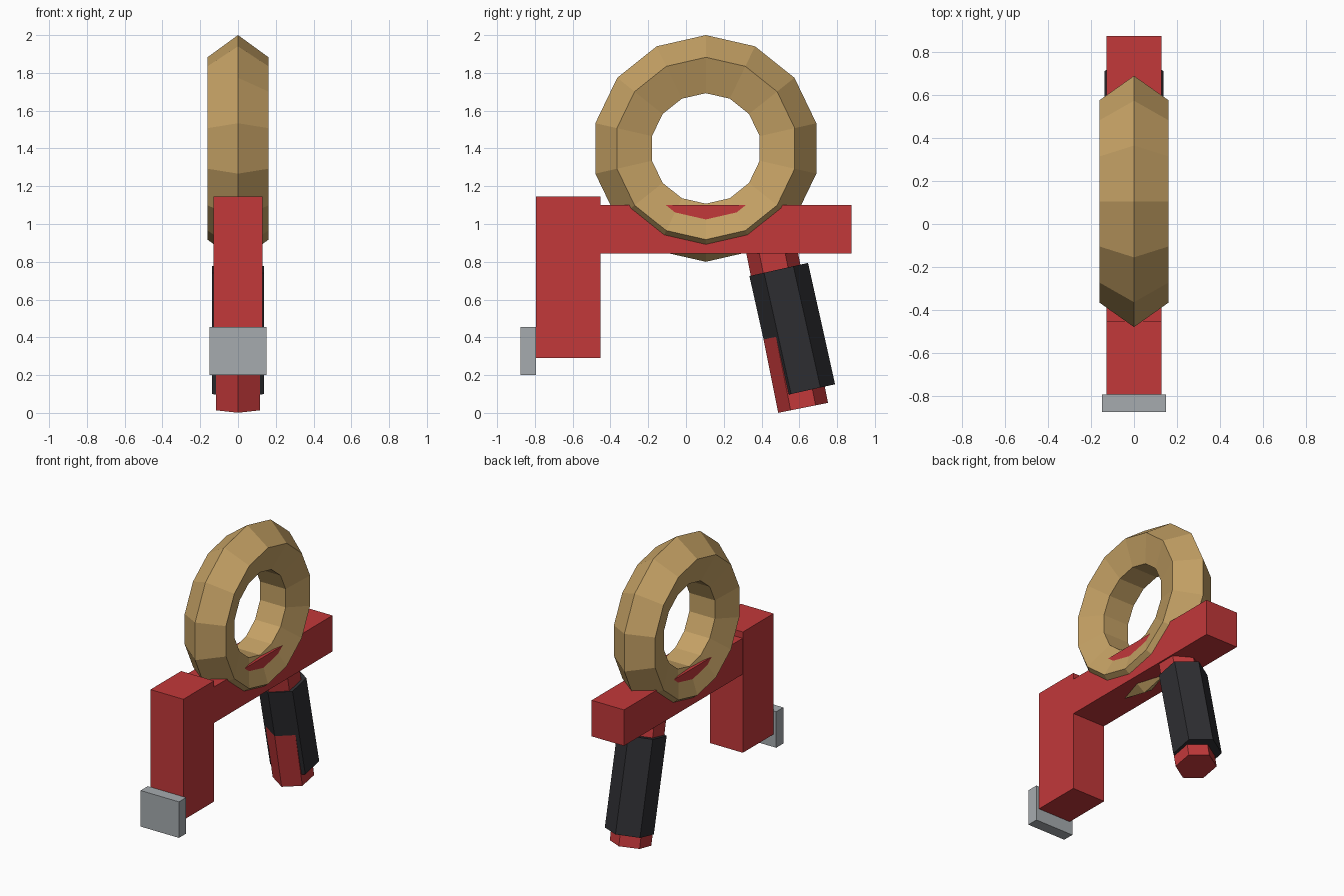
import bpy
from math import radians, sin, cos, pi

if "Cube" in bpy.data.objects:
    bpy.data.objects.remove(bpy.data.objects["Cube"])


def material(name, rgb):
    m = bpy.data.materials.new(name)
    m.diffuse_color = (*rgb, 1)
    m.use_nodes = True
    m.node_tree.nodes["Principled BSDF"].inputs["Base Color"].default_value = m.diffuse_color
    return m


RED = material("red_paint", (0.54, 0.04, 0.042))
TAN = material("tan_ring", (0.56, 0.36, 0.13))
BLACK = material("black_rubber", (0.027, 0.027, 0.031))
STEEL = material("steel", (0.38, 0.41, 0.43))


def finish(name, mat):
    ob = bpy.context.object
    ob.name = name
    ob.data.materials.append(mat)
    return ob


def box(name, half_x, y0, y1, z0, z1, mat):
    bpy.ops.mesh.primitive_cube_add(size=1, location=(0, (y0 + y1) / 2, (z0 + z1) / 2))
    bpy.context.object.scale = (2 * half_x, y1 - y0, z1 - z0)
    bpy.ops.object.transform_apply(location=False, rotation=False, scale=True)
    return finish(name, mat)


def hex_rod(name, radius, length, y, z, tilt, mat):
    # Six-sided rod whose lower end is centred on (0, y, z), leaning forward
    t = radians(tilt)
    bpy.ops.mesh.primitive_cylinder_add(
        vertices=6, radius=radius, depth=length, rotation=(t, 0, 0),
        location=(0, y - sin(t) * length / 2, z + cos(t) * length / 2))
    return finish(name, mat)


# Body: top bar, front upright and nose plate
box("top_bar", 0.127, -0.5, 0.875, 0.845, 1.1, RED)
box("front_upright", 0.129, -0.795, -0.452, 0.29, 1.145, RED)
box("nose_plate", 0.15, -0.875, -0.795, 0.2, 0.455, STEEL)

# Handle: slim core with a thicker grip sleeve at a slightly different lean
hex_rod("handle_core", 0.1345, 0.94, 0.62, 0.027, 11.3, RED)
hex_rod("grip_sleeve", 0.159, 0.658, 0.634, 0.117, 12.56, BLACK)

# Ring with a pentagonal section, ridge facing outwards
bpy.ops.mesh.primitive_torus_add(
    major_segments=14, minor_segments=5, major_radius=0.43, minor_radius=0.17,
    location=(0, 0.105, 1.4), rotation=(0, -pi / 2, 0))
finish("ring", TAN)
